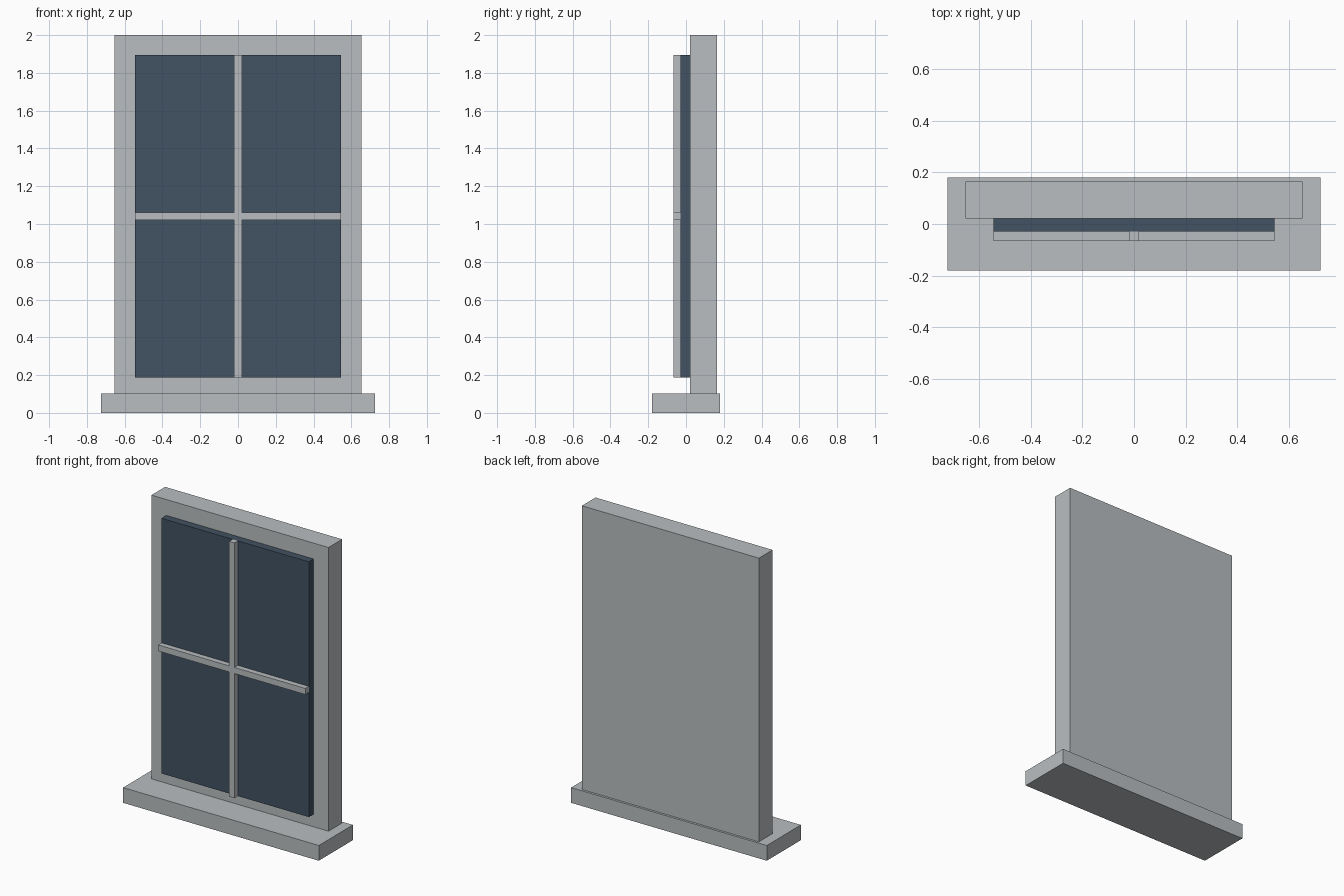
import bpy

if "Cube" in bpy.data.objects:
    bpy.data.objects.remove(bpy.data.objects["Cube"])


def material(name, rgb):
    m = bpy.data.materials.new(name)
    m.diffuse_color = (*rgb, 1.0)
    m.use_nodes = True
    m.node_tree.nodes["Principled BSDF"].inputs["Base Color"].default_value = m.diffuse_color
    return m


stone = material("pale grey", (0.49, 0.515, 0.527))
glass = material("dark slate blue", (0.054, 0.084, 0.122))


def box(name, x, y, z, mat):
    """Box spanning the (min, max) range given on each axis."""
    spans = (x, y, z)
    bpy.ops.mesh.primitive_cube_add(size=1, location=[(a + b) / 2 for a, b in spans])
    ob = bpy.context.object
    ob.name = name
    ob.scale = [b - a for a, b in spans]
    bpy.ops.object.transform_apply(location=False, rotation=False, scale=True)
    ob.data.materials.append(mat)
    return ob


# Sill and backing frame
box("sill", (-0.724, 0.724), (-0.18, 0.18), (0, 0.102), stone)
box("frame", (-0.655, 0.655), (0.021, 0.165), (0.102, 2), stone)

# Glass panel standing proud of the frame
box("glass", (-0.545, 0.545), (-0.03, 0.021), (0.187, 1.894), glass)

# Crossing glazing bars: one upright, one crossbar on each side of it
box("upright_bar", (-0.02, 0.02), (-0.066, -0.03), (0.187, 1.894), stone)
for side, span in (("left", (-0.545, -0.02)), ("right", (0.02, 0.545))):
    box(side + "_crossbar", span, (-0.066, -0.03), (1.02, 1.061), stone)
